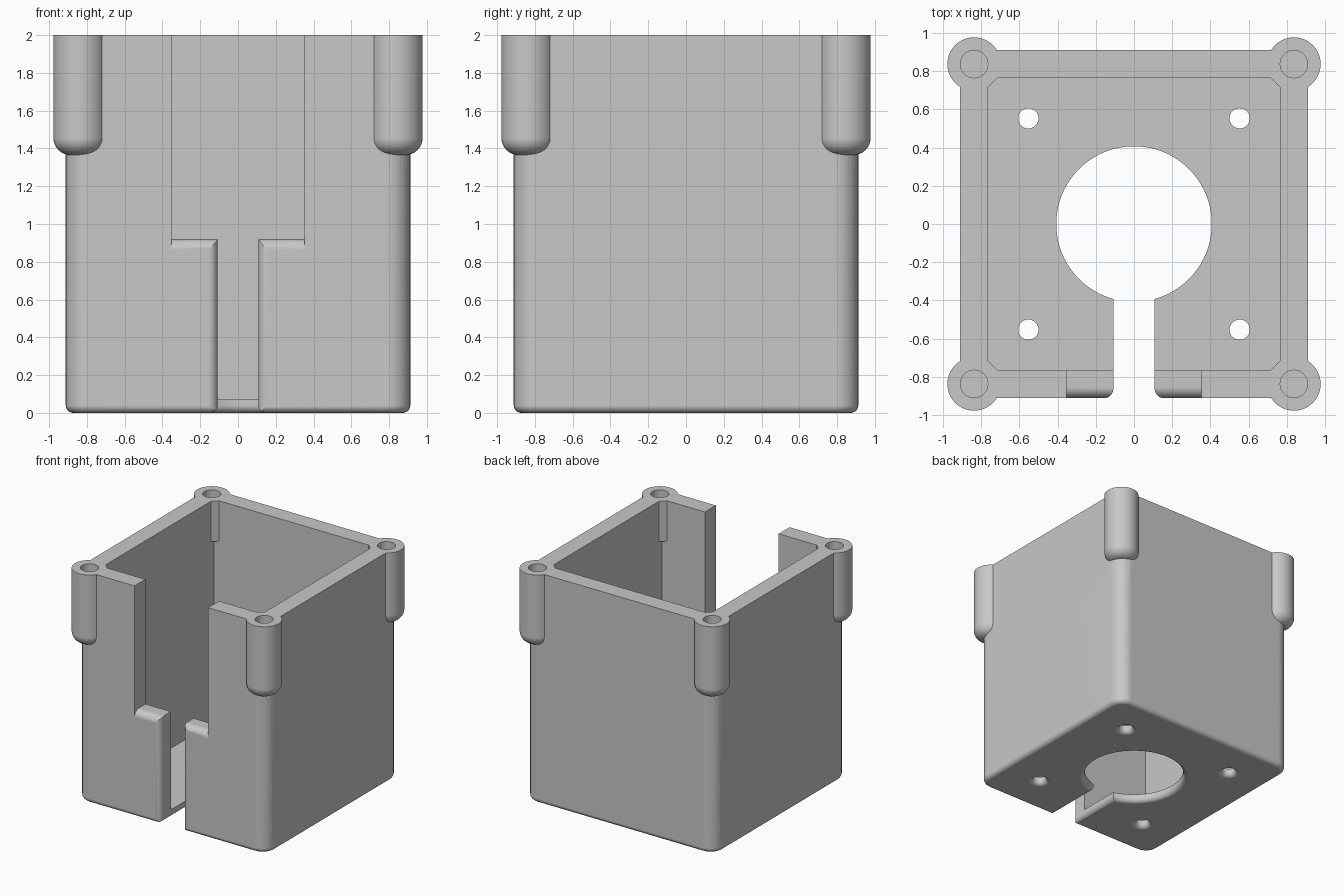
import bpy, bmesh, math

if "Cube" in bpy.data.objects:
    bpy.data.objects.remove(bpy.data.objects["Cube"])

FILLET = 0.04      # bottom edge rounding
HALF = 0.912       # outer half width
INNER = 0.763      # cavity half width
FLOOR = 0.07       # floor thickness
BOSS = 0.837       # screw boss centre
ABOVE = 2.2        # cutters reach past the rim

grey = bpy.data.materials.new("light grey")
grey.diffuse_color = (0.58, 0.58, 0.58, 1)
grey.use_nodes = True
grey.node_tree.nodes["Principled BSDF"].inputs["Base Color"].default_value = grey.diffuse_color


def loft(name, rings):
    """Solid skinned through rings that have equal point counts."""
    bm = bmesh.new()
    vs = [[bm.verts.new(p) for p in ring] for ring in rings]
    n = len(rings[0])
    for a, b in zip(vs, vs[1:]):
        for i in range(n):
            j = (i + 1) % n
            bm.faces.new((a[i], a[j], b[j], b[i]))
    bm.faces.new(vs[0][::-1])
    bm.faces.new(vs[-1])
    bmesh.ops.recalc_face_normals(bm, faces=bm.faces[:])
    me = bpy.data.meshes.new(name)
    bm.to_mesh(me)
    bm.free()
    me.materials.append(grey)
    ob = bpy.data.objects.new(name, me)
    bpy.context.collection.objects.link(ob)
    return ob


def turned(name, profile, x=0, y=0, n=48):
    """Round solid from (radius, z) pairs."""
    ang = [2 * math.pi * i / n for i in range(n)]
    return loft(name, [[(x + r * math.cos(a), y + r * math.sin(a), z)
                        for a in ang] for r, z in profile])


def extruded(name, profile, lo, hi, axis):
    """Prism of a 2D profile along the x, y or z axis."""
    place = {"x": lambda u, v, t: (t, u, v),
             "y": lambda u, v, t: (u, t, v),
             "z": lambda u, v, t: (u, v, t)}[axis]
    return loft(name, [[place(u, v, t) for u, v in profile] for t in (lo, hi)])


def flare(w, edge, r, steps=8):
    """Half width w opening out by r towards a rounded outer edge."""
    arc = [math.pi / 2 * i / steps for i in range(steps + 1)]
    return [(w + r - r * math.cos(a), edge + r - r * math.sin(a)) for a in arc]


def rounded_square(h, r, z, steps=8):
    pts = []
    for k in range(4):
        for i in range(steps + 1):
            a = math.pi / 2 * (k + i / steps)
            cx = (h - r) * (1 if k in (0, 3) else -1)
            cy = (h - r) * (1 if k < 2 else -1)
            pts.append((cx + r * math.cos(a), cy + r * math.sin(a), z))
    return pts


def square(h, c=0):
    if not c:
        return [(h, h), (-h, h), (-h, -h), (h, -h)]
    k = h - c
    return [(h, k), (k, h), (-k, h), (-h, k), (-h, -k), (-k, -h), (k, -h), (h, -k)]


def combine(target, tool, op="DIFFERENCE"):
    m = target.modifiers.new(op.lower(), "BOOLEAN")
    m.operation, m.solver, m.object = op, "EXACT", tool
    bpy.context.view_layer.objects.active = target
    bpy.ops.object.modifier_apply(modifier=m.name)
    bpy.data.objects.remove(tool)


# Housing block with rounded corners and bottom edge
rings = []
for i in range(7):
    a = math.pi / 2 * i / 6
    inset = FILLET * (1 - math.sin(a))
    rings.append(rounded_square(HALF - inset, 0.12 - inset, FILLET * (1 - math.cos(a))))
rings.append(rounded_square(HALF, 0.12, 2.05))
housing = loft("housing", rings)

corners = [(sx, sy) for sx in (-1, 1) for sy in (-1, 1)]

# Screw bosses with rounded lower ends
for sx, sy in corners:
    prof = [(0.05 + 0.09 * math.sin(a), 1.455 - 0.09 * math.cos(a))
            for a in [math.pi / 2 * i / 8 for i in range(9)]]
    combine(housing, turned("boss", prof + [(0.14, 2.05)], sx * BOSS, sy * BOSS), "UNION")

# Level the rim
combine(housing, extruded("rim_trim", square(1.5), 2.0, 2.4, "z"))

# Cavity: square below, corners thickened next to the bosses
combine(housing, extruded("cavity", square(INNER), FLOOR, 1.65, "z"))
combine(housing, extruded("cavity_top", square(INNER, 0.045), 1.6, ABOVE, "z"))

# Boss screw holes and floor mounting holes
for sx, sy in corners:
    combine(housing, turned("screw_hole", [(0.072, 1.5), (0.072, ABOVE)],
                            sx * BOSS, sy * BOSS, 32))
    prof = [(0.094, -0.05)] + flare(0.053, 0, FILLET)[::-1][0:] + [(0.053, 0.2)]
    prof = [(0.094, -0.05)] + sorted(flare(0.053, 0, FILLET), key=lambda p: p[1]) + [(0.053, 0.2)]
    combine(housing, turned("mount_hole", prof, sx * 0.553, sy * 0.553, 32))

# Large round floor opening
edge = sorted(flare(0.407, 0, FILLET), key=lambda p: p[1])
combine(housing, turned("floor_opening", [(0.447, -0.05)] + edge + [(0.407, 0.2)], n=96))


def slot_profile(edge, r, far):
    half = sorted(flare(0.108, edge, r), key=lambda p: p[1])
    half = [(0.108 + r, edge - 0.05)] + half + [(0.108, far)]
    return half + [(-u, v) for u, v in reversed(half)]


# Narrow front slot, rounded on its outer and lower edges
combine(housing, extruded("front_slot", slot_profile(-HALF, 0.05, -0.3), -0.1, 1.0, "z"))
combine(housing, extruded("floor_slot", slot_profile(0, FILLET, 0.3), -1.0, -0.3, "y"))

# Wide front notch with a rounded sill
r, sill = 0.06, 0.92
arc = [math.pi / 2 * i / 8 for i in range(9)]
prof = [(-HALF + r - r * math.sin(a), sill - r + r * math.cos(a)) for a in arc]
prof += [(-1.1, sill - r), (-1.1, ABOVE), (-0.6, ABOVE), (-0.6, sill)]
combine(housing, extruded("front_notch", prof, -0.353, 0.353, "x"))

# Smooth rounded areas, keep flat faces flat
bpy.ops.object.select_all(action="DESELECT")
housing.select_set(True)
bpy.context.view_layer.objects.active = housing
bpy.ops.object.shade_smooth_by_angle(angle=math.radians(30))
wn = housing.modifiers.new("flat_normals", "WEIGHTED_NORMAL")
wn.keep_sharp = True
